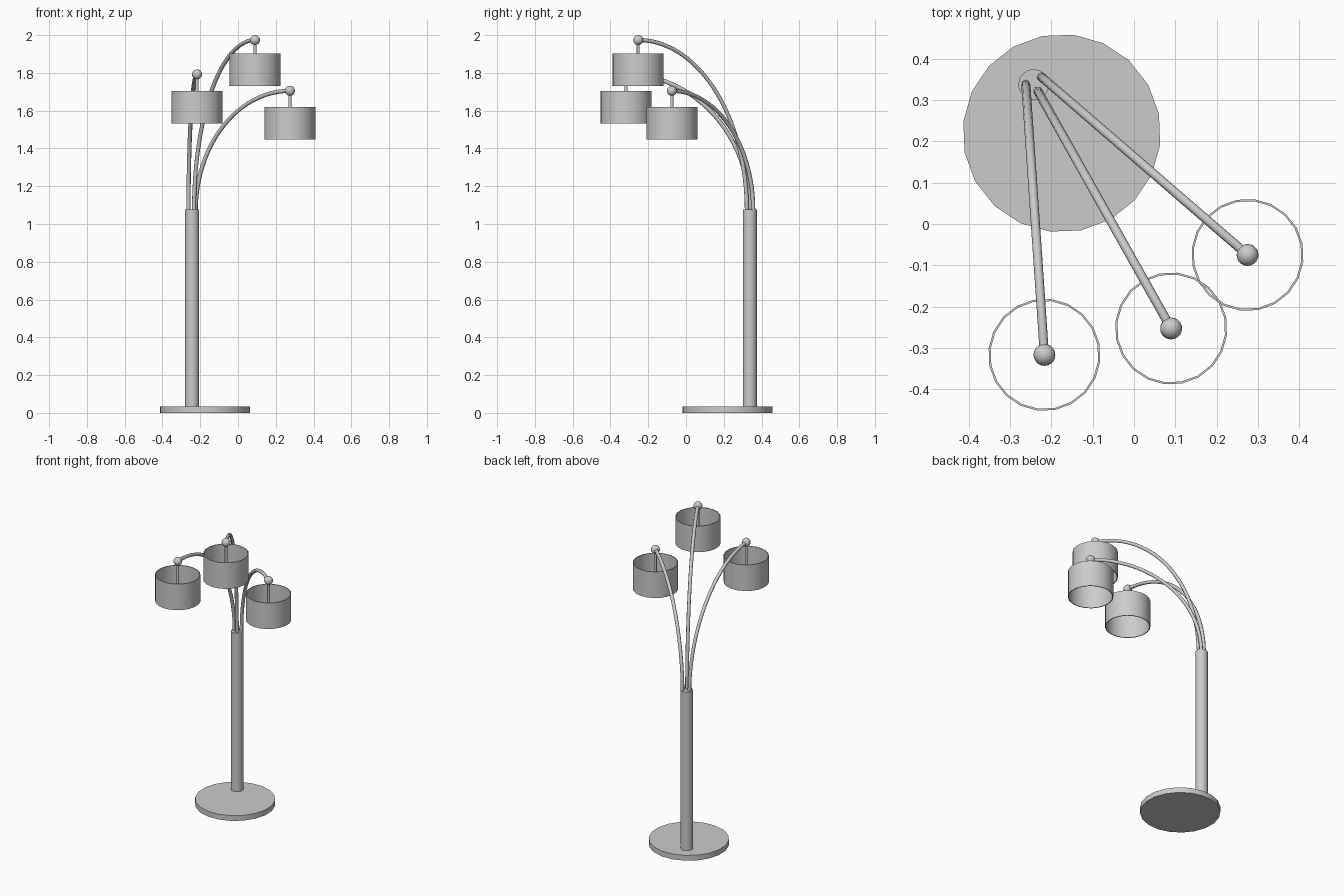
import bpy, math
from mathutils import Vector

if "Cube" in bpy.data.objects:
    bpy.data.objects.remove(bpy.data.objects["Cube"])

TURN = math.radians(-60.8)      # the lamp leans along this heading
POLE = (-0.243, 0.338)
SIDES = 20


def smooth(obj):
    bpy.ops.object.select_all(action='DESELECT')
    obj.select_set(True)
    bpy.context.view_layer.objects.active = obj
    bpy.ops.object.shade_smooth_by_angle(angle=math.radians(35))


def lathe(name, center, profile, closed=False):
    """Spin an (r, z) profile round a vertical axis; open profiles get end caps."""
    n = len(profile)
    verts = []
    for r, z in profile:
        for i in range(SIDES):
            a = TURN + 2 * math.pi * i / SIDES
            verts.append((r * math.cos(a), r * math.sin(a), z))
    faces = []
    for j in range(n if closed else n - 1):
        k = (j + 1) % n
        for i in range(SIDES):
            m = (i + 1) % SIDES
            faces.append((j * SIDES + i, j * SIDES + m, k * SIDES + m, k * SIDES + i))
    if not closed:
        faces.append(tuple(reversed(range(SIDES))))
        faces.append(tuple(range((n - 1) * SIDES, n * SIDES)))
    mesh = bpy.data.meshes.new(name)
    mesh.from_pydata(verts, [], faces)
    obj = bpy.data.objects.new(name, mesh)
    obj.location = (center[0], center[1], 0)
    bpy.context.collection.objects.link(obj)
    smooth(obj)
    return obj


def tube(name, points, radius):
    curve = bpy.data.curves.new(name, 'CURVE')
    curve.dimensions = '3D'
    curve.bevel_depth = radius
    curve.bevel_resolution = 2
    curve.use_fill_caps = True
    spline = curve.splines.new('POLY')
    spline.points.add(len(points) - 1)
    for p, co in zip(spline.points, points):
        p.co = (*co, 1)
    spline.use_smooth = True
    obj = bpy.data.objects.new(name, curve)
    bpy.context.collection.objects.link(obj)
    return obj


# Base disc and pole
lathe("base", (-0.175, 0.22), [(0.24, 0), (0.24, 0.035)])
lathe("pole", POLE, [(0.037, 0.03), (0.037, 1.078)])

# Arms: name, foot on the pole, ball centre, shade top
ARMS = [
    ("left", (-0.262, 0.338), (-0.217, -0.317, 1.792), 1.705),
    ("middle", (-0.233, 0.322), (0.090, -0.253, 1.974), 1.903),
    ("right", (-0.224, 0.356), (0.275, -0.075, 1.705), 1.620),
]
for name, foot, tip, top in ARMS:
    # Quarter-ellipse arm rising from the pole
    a, b = Vector((*foot, 1.07)), Vector(tip)
    path = []
    for i in range(25):
        t = math.pi / 2 * i / 24
        u, v = 1 - math.cos(t), math.sin(t)
        path.append((a.x + (b.x - a.x) * u, a.y + (b.y - a.y) * u, a.z + (b.z - a.z) * v))
    tube(name + "_arm", path, 0.011)

    # Ball joint
    bpy.ops.mesh.primitive_uv_sphere_add(segments=20, ring_count=12, radius=0.0265, location=tip)
    ball = bpy.context.object
    ball.name = name + "_ball_joint"
    smooth(ball)

    # Hanging stem and open drum shade
    lathe(name + "_stem", tip[:2], [(0.008, top - 0.085), (0.008, tip[2])])
    low = top - 0.172
    lathe(name + "_shade", tip[:2],
          [(0.136, low), (0.136, top), (0.131, top), (0.131, low)], closed=True)
